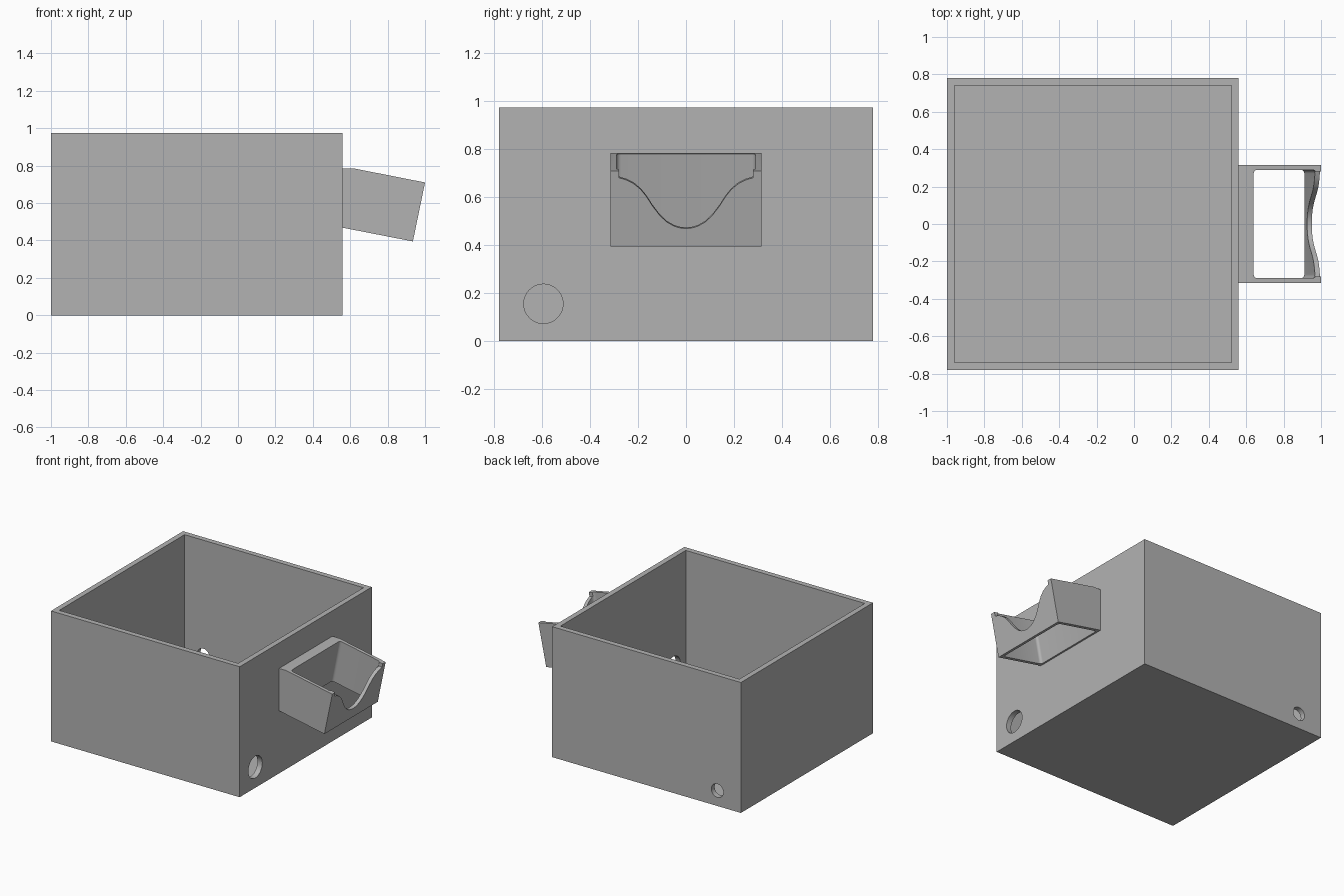
import bpy, bmesh
from math import atan2, pi, radians
from mathutils import Matrix, Vector

if "Cube" in bpy.data.objects:
    bpy.data.objects.remove(bpy.data.objects["Cube"], do_unlink=True)

grey = bpy.data.materials.new("plain grey")
grey.use_nodes = True
COLOUR = (0.45, 0.45, 0.45, 1)
grey.diffuse_color = COLOUR
grey.node_tree.nodes["Principled BSDF"].inputs["Base Color"].default_value = COLOUR


def make(name, bm):
    bmesh.ops.recalc_face_normals(bm, faces=bm.faces[:])
    mesh = bpy.data.meshes.new(name)
    bm.to_mesh(mesh)
    bm.free()
    mesh.materials.append(grey)
    obj = bpy.data.objects.new(name, mesh)
    bpy.context.collection.objects.link(obj)
    return obj


def box(name, low, high, matrix=Matrix(), round_edges=0):
    low, high = Vector(low), Vector(high)
    bm = bmesh.new()
    bmesh.ops.create_cube(bm, size=1)
    for v in bm.verts:
        v.co = (low + high) / 2 + v.co * (high - low)
    if round_edges:
        upright = [e for e in bm.edges
                   if abs(e.verts[0].co.z - e.verts[1].co.z) > 0.01]
        bmesh.ops.bevel(bm, geom=upright, offset=round_edges, segments=5,
                        profile=0.5, affect='EDGES')
    bm.transform(matrix)
    return make(name, bm)


def prism(name, points, shift, matrix=Matrix()):
    bm = bmesh.new()
    face = bm.faces.new([bm.verts.new(p) for p in points])
    solid = bmesh.ops.extrude_face_region(bm, geom=[face])["geom"]
    bmesh.ops.translate(bm, vec=shift,
                        verts=[g for g in solid if isinstance(g, bmesh.types.BMVert)])
    bm.transform(matrix)
    return make(name, bm)


def drill(name, radius, centre, axis):
    bm = bmesh.new()
    bmesh.ops.create_cone(bm, cap_ends=True, segments=48, radius1=radius,
                          radius2=radius, depth=0.2)
    bm.transform(Matrix.Translation(centre) @ Matrix.Rotation(pi / 2, 4, axis))
    return make(name, bm)


def cut(target, *cutters):
    bpy.ops.object.select_all(action='DESELECT')
    target.select_set(True)
    bpy.context.view_layer.objects.active = target
    for cutter in cutters:
        mod = target.modifiers.new("cut", 'BOOLEAN')
        mod.operation, mod.solver, mod.object = 'DIFFERENCE', 'EXACT', cutter
        bpy.ops.object.modifier_apply(modifier=mod.name)
        bpy.data.objects.remove(cutter, do_unlink=True)
    bpy.ops.object.shade_smooth_by_angle(angle=radians(30))


# Open-topped box with a hole in the left wall and one in the back wall
body = box("open_box", (-1, -0.78, 0), (0.56, 0.78, 0.975))
cut(body,
    box("inside_cutter", (-0.96, -0.74, 0.04), (0.52, 0.74, 1.2)),
    drill("large_hole_cutter", 0.082, (0.54, -0.595, 0.155), 'Y'),
    drill("small_hole_cutter", 0.05, (-0.805, 0.76, 0.115), 'X'))

# Tilted holder on the left wall, embedded slightly in it
side = [(0.54, 0.785), (0.62, 0.785), (1, 0.71), (0.935, 0.395), (0.54, 0.472)]
holder = prism("side_holder", [(x, -0.315, z) for x, z in side], (0, 0.63, 0))

# Holder frame: origin at its lower outer edge
tilt = Matrix.Translation((0.935, 0, 0.395)) @ Matrix.Rotation(atan2(1, 5), 4, 'Y')

# Dipped notch in the outer lip
dip = [(0.28, 0.292), (0.25, 0.283), (0.22, 0.268), (0.19, 0.243), (0.165, 0.212),
       (0.14, 0.172), (0.11, 0.132), (0.08, 0.103), (0.05, 0.086), (0.025, 0.078)]
outline = ([(0.28, 0.5)] + dip + [(0, 0.076)]
           + [(-y, z) for y, z in reversed(dip)] + [(-0.28, 0.5)])
notch = prism("notch_cutter", [(-0.1, y, z) for y, z in outline], (0.2, 0, 0), tilt)
cut(holder,
    box("pocket_cutter", (-0.365, -0.29, -0.1), (-0.025, 0.29, 0.5), tilt, 0.02),
    notch)
